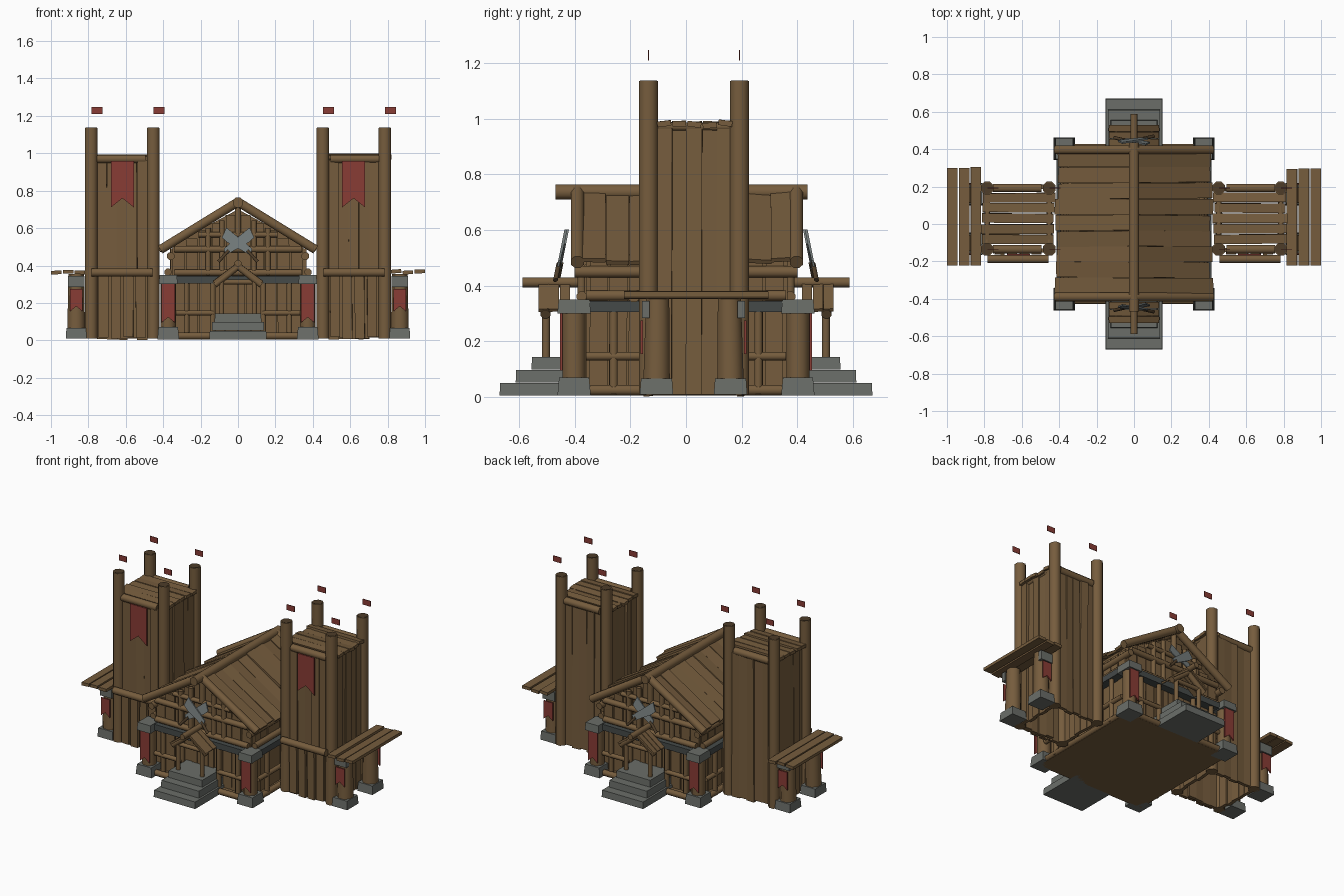
import bpy, bmesh, math, random
from mathutils import Vector, Matrix

random.seed(4)
cube = bpy.data.objects.get("Cube")
if cube:
    bpy.data.objects.remove(cube)


def material(name, r, g, b):
    m = bpy.data.materials.new(name)
    m.use_nodes = True
    m.diffuse_color = (r, g, b, 1)
    m.node_tree.nodes["Principled BSDF"].inputs["Base Color"].default_value = (r, g, b, 1)
    return m


WOOD = material("wood", 0.18, 0.108, 0.047)
DARK = material("dark_wood", 0.075, 0.046, 0.022)
STONE = material("stone", 0.145, 0.155, 0.14)
SLATE = material("dark_stone", 0.06, 0.068, 0.066)
RED = material("red_cloth", 0.25, 0.045, 0.036)
STEEL = material("steel", 0.17, 0.195, 0.195)


def jit(a):
    return random.uniform(-a, a)


def finish(name, bm, mat):
    bmesh.ops.recalc_face_normals(bm, faces=bm.faces)
    me = bpy.data.meshes.new(name)
    bm.to_mesh(me)
    bm.free()
    me.materials.append(mat)
    ob = bpy.data.objects.new(name, me)
    bpy.context.collection.objects.link(ob)
    bpy.ops.object.select_all(action='DESELECT')
    ob.select_set(True)
    bpy.context.view_layer.objects.active = ob
    bpy.ops.object.shade_smooth_by_angle(angle=math.radians(50))
    return ob


def log(bm, a, b, r, r2=None, sides=8):
    a, b = Vector(a), Vector(b)
    d = b - a
    m = (Matrix.Translation((a + b) / 2) @ d.to_track_quat('Z', 'Y').to_matrix().to_4x4()
         @ Matrix.Rotation(math.pi / sides, 4, 'Z'))
    bmesh.ops.create_cone(bm, cap_ends=True, segments=sides, radius1=r,
                          radius2=r2 or r, depth=d.length, matrix=m)


def beam(bm, a, b, side, width, thick):
    """Board from a to b, its width running along side."""
    a, b, s = Vector(a), Vector(b), Vector(side).normalized()
    d = b - a
    n = d.cross(s).normalized()
    s = n.cross(d).normalized()
    rot = Matrix((s * width, n * thick, d)).transposed().to_4x4()
    bmesh.ops.create_cube(bm, size=1, matrix=Matrix.Translation((a + b) / 2) @ rot)


def block(bm, x0, x1, y0, y1, z0, z1, taper=1.0):
    m = (Matrix.Translation(((x0 + x1) / 2, (y0 + y1) / 2, (z0 + z1) / 2))
         @ Matrix.Diagonal((abs(x1 - x0), abs(y1 - y0), z1 - z0, 1)))
    vs = bmesh.ops.create_cube(bm, size=1, matrix=m)["verts"]
    for v in vs:
        if v.co.z > (z0 + z1) / 2:
            v.co.x = (x0 + x1) / 2 + (v.co.x - (x0 + x1) / 2) * taper
            v.co.y = (y0 + y1) / 2 + (v.co.y - (y0 + y1) / 2) * taper


def prism(bm, pts, y0, y1):
    """Outline in x and z, extruded along y."""
    f = bm.faces.new([bm.verts.new((x, y0, z)) for x, z in pts])
    ext = bmesh.ops.extrude_face_region(bm, geom=[f])["geom"]
    bmesh.ops.translate(bm, verts=[v for v in ext if isinstance(v, bmesh.types.BMVert)],
                        vec=(0, y1 - y0, 0))


def banner(name, x, y, z0, z1, half):
    bm = bmesh.new()
    prism(bm, [(x - half, z1), (x + half, z1), (x + half, z0),
               (x, z0 + half * 0.8), (x - half, z0)], y - 0.004, y + 0.004)
    finish(name, bm, RED)


def roof_z(x):
    return 0.725 - 0.59 * abs(x)


# Hall: floor, core and plank cladding
bm = bmesh.new()
block(bm, -0.4, 0.4, -0.41, 0.41, 0.005, 0.03)
finish("hall_floor", bm, WOOD)
bm = bmesh.new()
prism(bm, [(-0.35, 0.02), (0.35, 0.02), (0.35, roof_z(0.36)), (0, 0.7),
           (-0.35, roof_z(0.36))], -0.35, 0.35)
finish("hall_core", bm, WOOD)
bm = bmesh.new()
for i in range(10):
    c = -0.315 + i * 0.07
    for s in (-1, 1):
        y = s * (0.355 + jit(0.004))
        beam(bm, (c, y, 0.02), (c + jit(0.004), y, roof_z(c) - 0.035), (1, 0, 0), 0.064, 0.014)
        x = s * (0.355 + jit(0.004))
        beam(bm, (x, c, 0.02), (x, c + jit(0.004), 0.49), (0, 1, 0), 0.064, 0.014)
finish("hall_planks", bm, WOOD)

# Roof planks, barge logs, ridge and eave logs
bm = bmesh.new()
for s in (-1, 1):
    for i in range(9):
        y = -0.33 + i * 0.0845
        lift, tilt = jit(0.008), jit(0.1)
        beam(bm, (0, y, 0.735 + lift), (s * (0.41 + jit(0.01)), y + jit(0.006), 0.487 + lift),
             (0, 1, tilt), 0.083, 0.016)
finish("roof_planks", bm, WOOD)
bm = bmesh.new()
for s in (-1, 1):
    for y in (-0.39, 0.397):
        log(bm, (0, y, 0.74), (s * 0.415, y, 0.485), 0.026)
    log(bm, (s * 0.36, -0.4, 0.45), (s * 0.36, 0.4, 0.45), 0.022)
log(bm, (0, -0.468, 0.737), (0, 0.436, 0.737), 0.029)
finish("roof_logs", bm, WOOD)

# Stone ring beam around the hall
bm = bmesh.new()
for s in (-1, 1):
    block(bm, -0.36, 0.36, s * 0.355, s * 0.415, 0.305, 0.345)
    block(bm, s * 0.355, s * 0.415, -0.36, 0.36, 0.305, 0.345)
finish("ring_beam", bm, SLATE)

# Gable framing, railings and posts on both ends, railings on the sides
bm = bmesh.new()
for s in (-1, 1):
    y = s * 0.375
    log(bm, (-0.34, y, 0.362), (0.34, y, 0.362), 0.019)
    log(bm, (-0.34, y, 0.487), (0.34, y, 0.487), 0.019)
    log(bm, (-0.21, y, 0.565), (0.21, y, 0.565), 0.015)
    log(bm, (0, y, 0.56), (0, y, 0.71), 0.018)
    for t in (-1, 1):
        log(bm, (t * 0.16, y, 0.35), (t * 0.16, y, 0.6), 0.016)
        log(bm, (t * 0.085, y, 0.35), (t * 0.085, y, 0.64), 0.015)
        for x in (0.135, 0.275):
            log(bm, (t * x, s * 0.395, 0.01), (t * x, s * 0.395, 0.31), 0.016)
        log(bm, (t * 0.13, s * 0.4, 0.147), (t * 0.34, s * 0.4, 0.147), 0.015)
        log(bm, (t * 0.14, s * 0.41, 0.024), (t * 0.34, s * 0.41, 0.024), 0.02)
    x = s * 0.395
    log(bm, (s * 0.375, -0.36, 0.365), (s * 0.375, 0.36, 0.365), 0.02)
    log(bm, (x, -0.36, 0.147), (x, 0.36, 0.147), 0.016)
    log(bm, (x, -0.36, 0.025), (x, 0.36, 0.025), 0.02)
    for yy in (-0.26, 0.26):
        log(bm, (x, yy, 0.01), (x, yy, 0.31), 0.016)
finish("hall_framing", bm, WOOD)

# Pillars with stone feet and caps: hall corners, then outer deck supports
for s in (-1, 1):
    for t in (-1, 1):
        wood, stone = bmesh.new(), bmesh.new()
        x, y = s * 0.373, t * 0.402
        log(wood, (x, y, 0.05), (x, y, 0.32), 0.045)
        block(stone, x - 0.058, x + 0.058, y - 0.06, y + 0.06, 0.005, 0.07, 0.9)
        block(stone, x - 0.05, x + 0.05, y - 0.06, y + 0.06, 0.3, 0.35, 0.93)
        banner("pillar_banner", x, y + t * 0.046, 0.095, 0.315, 0.035)
        x, y = s * 0.865, 0.027 + t * 0.133
        log(wood, (x, y, 0.03), (x, y - t * 0.004, 0.355), 0.052, 0.045)
        block(stone, x - 0.056, x + 0.056, y - 0.06, y + 0.06, 0.01, 0.067, 0.93)
        block(stone, x - 0.044, x + 0.044, y + t * 0.025, y + t * 0.052, 0.285, 0.345)
        banner("deck_banner", x, y + t * 0.053, 0.155, 0.275, 0.033)
        finish("pillars", wood, WOOD)
        finish("pillar_stones", stone, STONE)

# Porch, steps, door and crossed blades at both ends
for s in (-1, 1):
    bm = bmesh.new()
    for i, (w, d) in enumerate(((0.153, 0.67), (0.14, 0.612), (0.125, 0.555))):
        block(bm, -w, w, s * 0.35, s * d, 0.005 + i * 0.047, 0.05 + i * 0.047, 0.985)
    finish("steps", bm, STONE)
    bm = bmesh.new()
    log(bm, (0, s * 0.36, 0.412), (0, s * 0.588, 0.412), 0.019)
    log(bm, (-0.1, s * 0.5, 0.312), (0.1, s * 0.5, 0.312), 0.014)
    for t in (-1, 1):
        log(bm, (t * 0.088, s * 0.503, 0.13), (t * 0.088, s * 0.503, 0.34), 0.015)
        log(bm, (0, s * 0.505, 0.395), (t * 0.125, s * 0.505, 0.297), 0.019)
        for y in (0.435, 0.475, 0.512):
            beam(bm, (0, s * y, 0.41), (t * 0.13, s * y, 0.312), (0, 1, jit(0.1)), 0.036, 0.013)
    finish("porch", bm, WOOD)
    bm = bmesh.new()
    for i in range(4):
        beam(bm, (-0.06 + i * 0.04, s * 0.366, 0.14), (-0.06 + i * 0.04, s * 0.366, 0.3),
             (1, 0, 0), 0.037, 0.009)
    finish("door", bm, WOOD)
    for t in (-1, 1):
        y = s * (0.445 + t * 0.004)
        lean = Matrix.Shear('XY', 4, (0, 0)).copy()
        lean[1][2] = -s * 0.2
        move = Matrix.Translation((0, y, 0.52)) @ lean
        bm = bmesh.new()
        prism(bm, [(t * x, z) for x, z in ((0.066, -0.065), (0.076, -0.03), (-0.028, 0.055),
                                           (-0.062, 0.083), (-0.086, 0.03), (-0.06, 0.005))],
              -0.004, 0.004)
        bm.transform(move)
        finish("crossed_blade", bm, STEEL)
        bm = bmesh.new()
        log(bm, (t * 0.05, 0, -0.04), (t * 0.105, 0, -0.1), 0.009)
        bm.transform(move)
        finish("blade_handle", bm, DARK)

# Towers
PY = (-0.135, 0.192)
for s in (-1, 1):
    posts, tops, walls, trim = (bmesh.new() for _ in range(4))
    for x in (0.453, 0.785):
        for y in PY:
            log(posts, (s * x, y, 0.01), (s * x, y, 1.135), 0.037)
            log(tops, (s * x, y, 1.134), (s * x, y, 1.137), 0.033)
            x0 = s * x + 0.002
            bm = bmesh.new()
            block(bm, x0, x0 + 0.058, y - 0.002, y + 0.002, 1.21, 1.247)
            finish("flag", bm, RED)
        for i in range(5):
            y = -0.08 + i * 0.054
            xx = s * (x + jit(0.008))
            beam(walls, (xx, y, 0.01), (xx, y + jit(0.006), 0.965), (jit(0.1), 1, 0), 0.057, 0.022)
        log(trim, (s * x, -0.1, 0.972), (s * x, 0.16, 0.972), 0.016)
    for y in PY:
        for i in range(5):
            x = s * (0.511 + i * 0.054)
            yy = y + jit(0.007)
            beam(walls, (x, yy, 0.01 + jit(0.008)), (x + jit(0.006), yy, 0.965),
                 (1, jit(0.1), 0), 0.056, 0.022)
        log(trim, (s * 0.495, y, 0.97), (s * 0.755, y, 0.97), 0.024)
    # Lower cladding and the cross log over it
    for i in range(4):
        x = s * (0.52 + i * 0.066)
        beam(walls, (x, -0.155, 0.012 + jit(0.006)), (x + jit(0.004), -0.155, 0.35),
             (1, jit(0.08), 0), 0.052, 0.018)
    log(trim, (s * 0.457, -0.188, 0.363), (s * 0.783, -0.188, 0.363), 0.023)
    # Top planks
    for i in range(5):
        y, z = -0.082 + i * 0.056, 0.98 + jit(0.006)
        beam(trim, (s * (0.425 + jit(0.008)), y, z), (s * (0.815 + jit(0.008)), y + jit(0.004), z),
             (0, 1, jit(0.15)), 0.05, 0.02)
    finish("tower_posts", posts, WOOD)
    finish("tower_post_tops", tops, DARK)
    finish("tower_walls", walls, WOOD)
    finish("tower_trim", trim, WOOD)
    banner("tower_banner", s * 0.618, -0.164, 0.71, 0.96, 0.062)
    # Outer deck
    bm = bmesh.new()
    for i in range(3):
        x, z = s * (0.845 + i * 0.0635), 0.366 + jit(0.004)
        beam(bm, (x, -0.222, z), (x, 0.3 + jit(0.006), z), (1, 0, jit(0.08)), 0.056, 0.02)
    finish("outer_deck", bm, WOOD)
